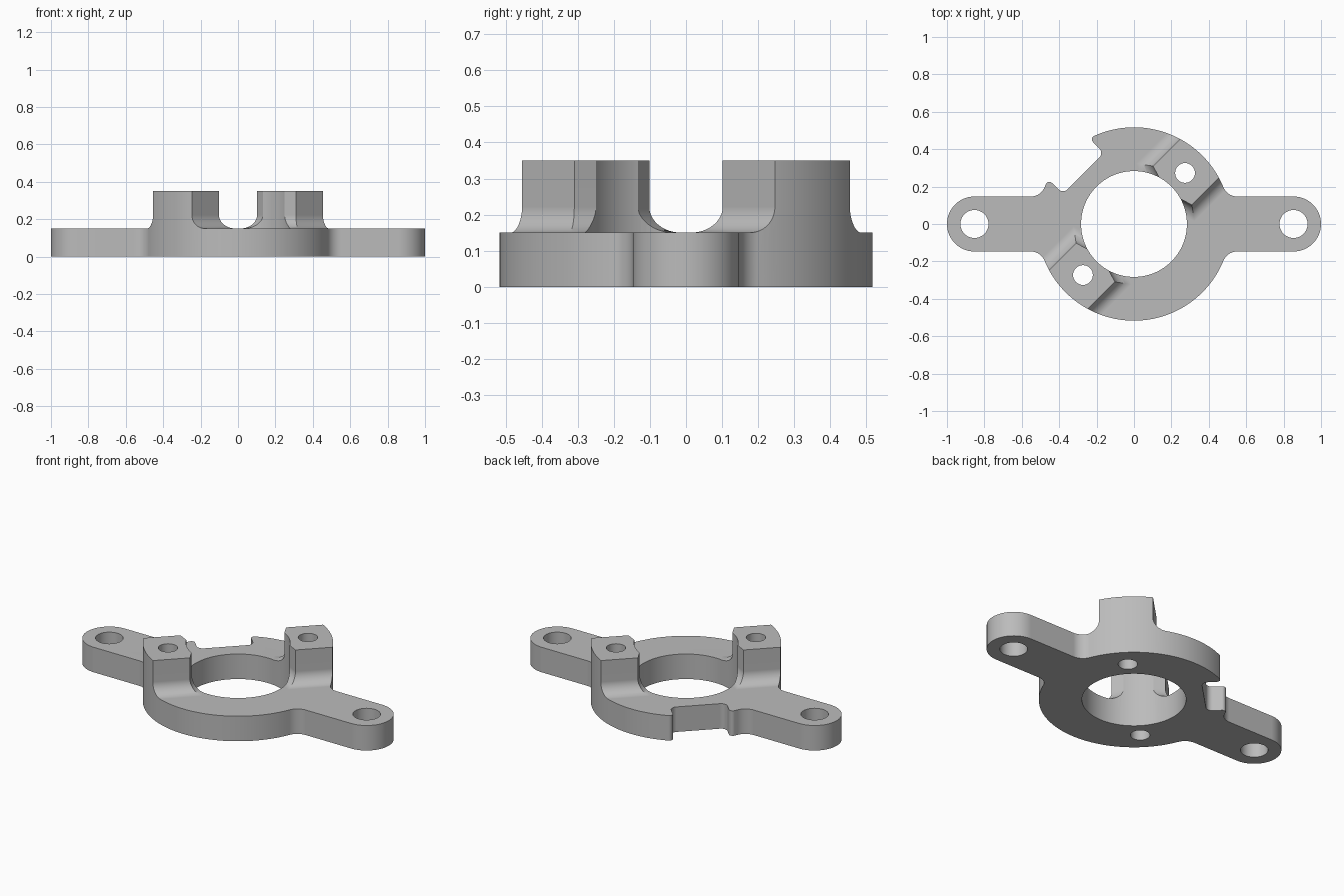
import bpy
import bmesh
from math import atan2, cos, degrees, pi, radians, sin, sqrt
from mathutils import Matrix, Vector

if "Cube" in bpy.data.objects:
    bpy.data.objects.remove(bpy.data.objects["Cube"], do_unlink=True)

# Main dimensions
RING, BORE, PLATE_H, POST_TOP = 0.517, 0.283, 0.15, 0.35
EAR_X, EAR_R, EAR_HOLE, EAR_FILLET = 0.853, 0.147, 0.075, 0.08
POST_W, POST_FILLET, POST_HOLE, POST_D = 0.147, 0.072, 0.053, 0.386
NOTCH_U, NOTCH_W, TIP_R, CORNER_R = 0.382, 0.155, 0.02, 0.035


def arc(cx, cy, r, start, end, n=12):
    """Points on an arc, angles in degrees."""
    steps = [radians(start + (end - start) * i / n) for i in range(n + 1)]
    return [Vector((cx + r * cos(a), cy + r * sin(a))) for a in steps]


def loft(name, layers):
    """Closed solid through (outline, z) layers with equal point counts."""
    bm = bmesh.new()
    rings = [[bm.verts.new((p.x, p.y, z)) for p in pts] for pts, z in layers]
    for low, high in zip(rings, rings[1:]):
        for i in range(len(low)):
            j = (i + 1) % len(low)
            bm.faces.new((low[i], low[j], high[j], high[i]))
    bm.faces.new(rings[0][::-1])
    bm.faces.new(rings[-1])
    bmesh.ops.recalc_face_normals(bm, faces=bm.faces)
    mesh = bpy.data.meshes.new(name)
    bm.to_mesh(mesh)
    bm.free()
    obj = bpy.data.objects.new(name, mesh)
    bpy.context.collection.objects.link(obj)
    return obj


def boolean(obj, tool, operation):
    """Apply a boolean and discard the tool."""
    tool.hide_render = True
    mod = obj.modifiers.new(operation, "BOOLEAN")
    mod.operation, mod.object, mod.solver = operation, tool, "EXACT"
    bpy.context.view_layer.objects.active = obj
    bpy.ops.object.modifier_apply(modifier=mod.name)
    bpy.data.objects.remove(tool, do_unlink=True)


def drill(obj, x, y, r, n):
    circle = arc(x, y, r, 0, 360, n)[:-1]
    boolean(obj, loft("drill", [(circle, -0.2), (circle, 0.6)]), "DIFFERENCE")


def offset(pts, d):
    """Mitred outward offset of a counter-clockwise polygon."""
    result = []
    for i, p in enumerate(pts):
        a = (p - pts[i - 1]).normalized()
        b = (pts[(i + 1) % len(pts)] - p).normalized()
        n1, n2 = Vector((a.y, -a.x)), Vector((b.y, -b.x))
        result.append(p + (n1 + n2) * d / (1 + n1.dot(n2)))
    return result


# Notch outline, symmetric about its own axis, turned to the back right
tip_w = NOTCH_W + TIP_R
tip_u = sqrt((RING - TIP_R) ** 2 - tip_w ** 2)
tip_angle = degrees(atan2(tip_w, tip_u))
half = arc(tip_u, -tip_w, TIP_R, -tip_angle, 90, 8)
half += arc(NOTCH_U + CORNER_R, CORNER_R - NOTCH_W, CORNER_R, 270, 180, 8)
notch = half + [Vector((p.x, -p.y)) for p in reversed(half)]
turn = Matrix.Rotation(radians(135), 2)
notch = [turn @ p for p in notch]

# Whole outline: two ears blended into the ring, with the notch
fx = sqrt((RING + EAR_FILLET) ** 2 - (EAR_R + EAR_FILLET) ** 2)
fy = EAR_R + EAR_FILLET
fa = degrees(atan2(fy, fx))
outline = arc(EAR_X, 0, EAR_R, -90, 90, 32)
outline += arc(fx, fy, EAR_FILLET, 270, 180 + fa)
outline += arc(0, 0, RING, fa, 135 - tip_angle, 40)[1:-1]
outline += notch
outline += arc(-fx, fy, EAR_FILLET, 360 - fa, 270)
outline += arc(-EAR_X, 0, EAR_R, 90, 270, 32)
outline += arc(-fx, -fy, EAR_FILLET, 90, fa)
outline += arc(0, 0, RING, 180 + fa, 360 - fa, 60)[1:-1]
outline += arc(fx, -fy, EAR_FILLET, 180 - fa, 90)
bracket = loft("mounting_bracket", [(outline, 0), (outline, POST_TOP)])

# Height envelope: flat plate plus two posts flaring out at the foot
block = [Vector(p) for p in ((-2, -1), (2, -1), (2, 1), (-2, 1))]
envelope = loft("envelope", [(block, -0.1), (block, PLATE_H)])
section = [Vector(p) for p in ((0.7, -POST_W), (0.7, POST_W), (0.291, POST_W),
                               (0.245, 0), (0.291, -POST_W))]
for angle in (45, 225):
    spin = Matrix.Rotation(radians(angle), 2)
    layers = [(POST_FILLET, 0.08)]
    for i in range(13):
        t = i / 12 * pi / 2
        layers.append((POST_FILLET * (1 - sin(t)),
                       PLATE_H + POST_FILLET * (1 - cos(t))))
    layers.append((0, 0.5))
    post = loft("post", [([spin @ p for p in offset(section, d)], z)
                         for d, z in layers])
    boolean(envelope, post, "UNION")
boolean(bracket, envelope, "INTERSECT")

# Central bore, ear holes and post holes
drill(bracket, 0, 0, BORE, 96)
for side in (1, -1):
    drill(bracket, side * EAR_X, 0, EAR_HOLE, 40)
    k = side * POST_D * sqrt(0.5)
    drill(bracket, k, k, POST_HOLE, 32)

# Plain grey finish
grey = bpy.data.materials.new("plain_grey")
grey.use_nodes = True
grey.diffuse_color = (0.5, 0.5, 0.5, 1)
grey.node_tree.nodes["Principled BSDF"].inputs["Base Color"].default_value = (0.5, 0.5, 0.5, 1)
bracket.data.materials.clear()
bracket.data.materials.append(grey)
for face in bracket.data.polygons:
    face.material_index = 0

# Smooth curves with crisp edges
bpy.ops.object.select_all(action="DESELECT")
bracket.select_set(True)
bpy.context.view_layer.objects.active = bracket
bpy.ops.object.shade_smooth_by_angle(angle=radians(30))
weighted = bracket.modifiers.new("weighted_normals", "WEIGHTED_NORMAL")
weighted.keep_sharp = True
